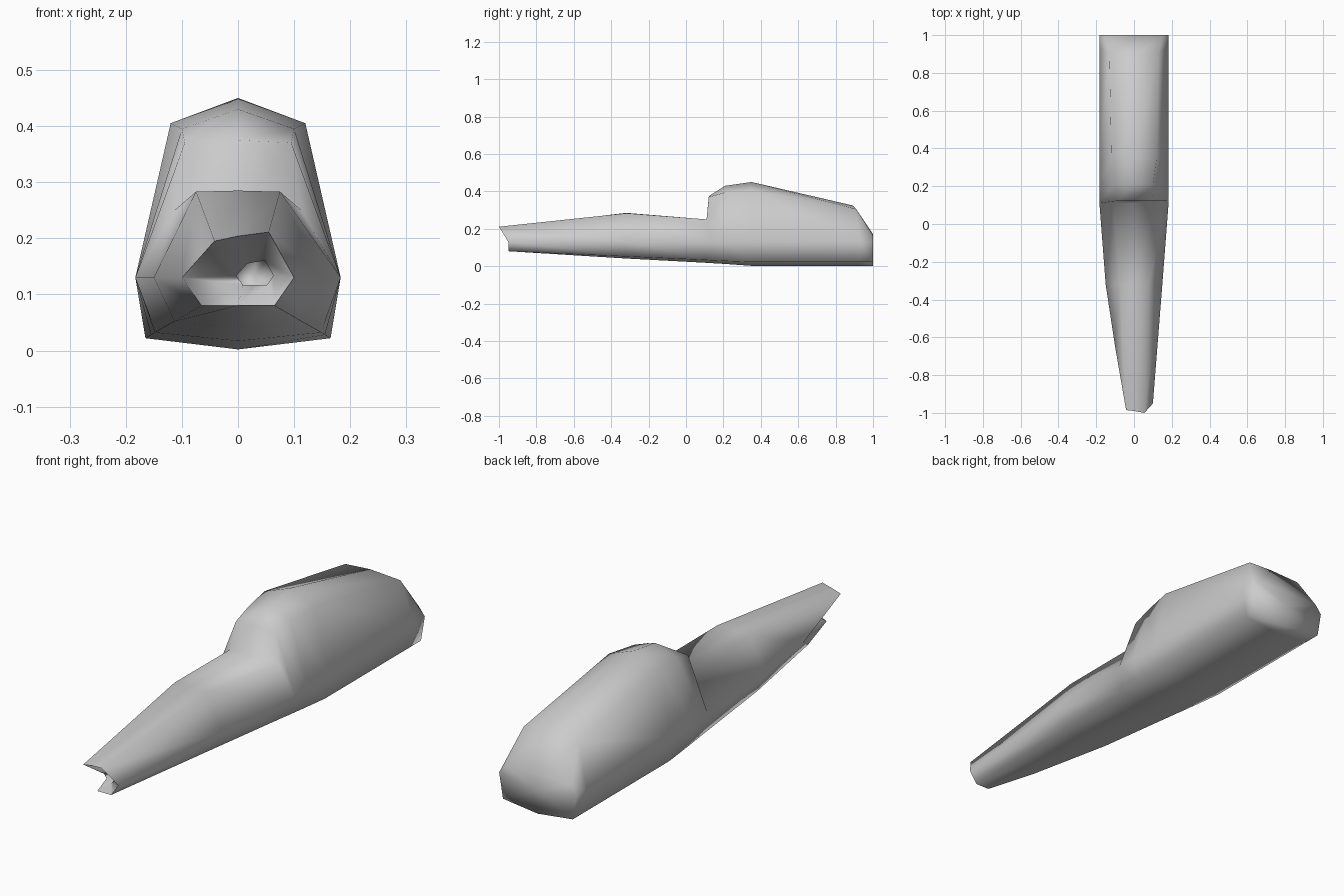
import bpy
import bmesh
from mathutils import Vector

# Remove only the default cube
default_cube = bpy.data.objects.get("Cube")
if default_cube:
    bpy.data.objects.remove(default_cube, do_unlink=True)


def make_material(name, colour):
    material = bpy.data.materials.new(name)
    material.use_nodes = True
    material.diffuse_color = colour
    shader = material.node_tree.nodes["Principled BSDF"]
    shader.inputs["Base Color"].default_value = colour
    shader.inputs["Roughness"].default_value = 0.6
    return material


def mirrored_ring(crown, shoulder, waist, chine, keel):
    """Full eight-point section from the points of its +x half."""
    half = [shoulder, waist, chine]
    other = [(-x, y, z) for x, y, z in reversed(half)]
    return [Vector(p) for p in [crown, *half, keel, *other]]


def section(y, crown, shoulder, waist, chine, keel):
    """Upright section: crown and keel heights, (x, z) for the rest."""
    corners = [(x, y, z) for x, z in (shoulder, waist, chine)]
    return mirrored_ring((0, y, crown), *corners, (0, y, keel))


def bridge(bm, first, second):
    """Join two vertex loops with a band of quads."""
    count = len(first)
    for i in range(count):
        j = (i + 1) % count
        bm.faces.new((first[i], first[j], second[j], second[i]))


def cap(bm, loop):
    """Close a loop with a fan around its middle."""
    middle = sum((v.co for v in loop), Vector()) / len(loop)
    hub = bm.verts.new(middle)
    for i, vert in enumerate(loop):
        bm.faces.new((vert, loop[(i + 1) % len(loop)], hub))


waist = (0.183, 0.13)

# Broken nose tip: the -x corner is cut far back
nose = [Vector(p) for p in (
    (0.0, -0.99, 0.204), (0.055, -1.0, 0.211), (0.1, -0.95, 0.13),
    (0.065, -0.95, 0.08), (0.0, -0.95, 0.08), (-0.065, -0.73, 0.08),
    (-0.1, -0.65, 0.13), (-0.042, -0.985, 0.195))]

# Hollow in the nose: a narrow pit reached by a sloping lip
pit_centre = Vector((0.045, 0, 0.135))
pit_mouth = []
for point in nose:
    spot = pit_centre.lerp(point, 0.33)
    spot.y = max(point.y, -0.93) if point.x > 0 else -0.9
    pit_mouth.append(spot)
pit_floor = [p + Vector((0, 0.22, 0)) for p in pit_mouth]

# Body sections from nose to tail
body = [
    nose,
    section(-0.32, 0.285, (0.075, 0.283), (0.15, 0.13), (0.113, 0.052), 0.041),
    section(0.11, 0.25, (0.113, 0.25), waist, (0.147, 0.033), 0.018),
    section(0.122, 0.375, (0.095, 0.37), waist, (0.148, 0.032), 0.017),
    section(0.21, 0.43, (0.1, 0.395), waist, (0.155, 0.028), 0.012),
    section(0.35, 0.45, (0.12, 0.405), waist, (0.165, 0.022), 0.002),
    mirrored_ring((0, 0.89, 0.325), (0.13, 0.91, 0.305),
                  (0.183, 0.93, 0.13), (0.165, 0.93, 0.022), (0, 0.93, 0.002)),
    section(1.0, 0.17, (0.155, 0.165), waist, (0.165, 0.022), 0.002),
]

bm = bmesh.new()
loops = [[bm.verts.new(p) for p in ring]
         for ring in [pit_floor, pit_mouth, *body]]
for first, second in zip(loops, loops[1:]):
    bridge(bm, first, second)
cap(bm, loops[0])
cap(bm, loops[-1])
bmesh.ops.recalc_face_normals(bm, faces=bm.faces)
for face in bm.faces:
    face.smooth = True

# Keep the rim of the nose crisp
for i, vert in enumerate(loops[2]):
    edge = bm.edges.get((vert, loops[2][(i + 1) % len(loops[2])]))
    if edge:
        edge.smooth = False

mesh = bpy.data.meshes.new("fuselage")
bm.to_mesh(mesh)
bm.free()
mesh.materials.append(make_material("plain grey", (0.6, 0.6, 0.6, 1.0)))
fuselage = bpy.data.objects.new("fuselage", mesh)
bpy.context.collection.objects.link(fuselage)
